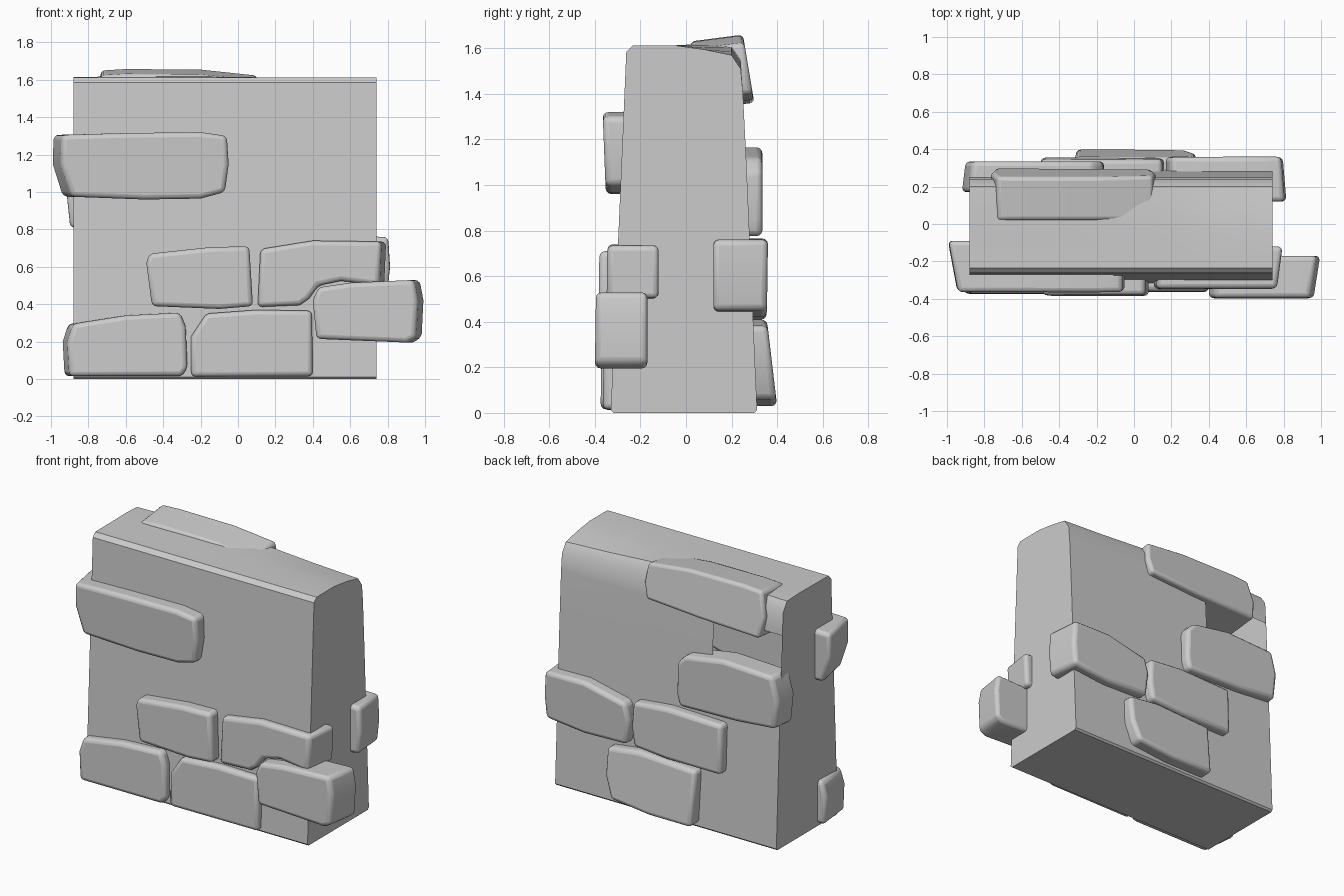
import bpy, bmesh, math


def finish(name, bm, bevel=0):
    me = bpy.data.meshes.new(name)
    bm.to_mesh(me)
    bm.free()
    ob = bpy.data.objects.new(name, me)
    bpy.context.collection.objects.link(ob)
    if bevel:
        m = ob.modifiers.new("round_edges", 'BEVEL')
        m.width = bevel
        m.segments = 3
        m.limit_method = 'ANGLE'
        m.angle_limit = math.radians(35)
    bpy.ops.object.select_all(action='DESELECT')
    ob.select_set(True)
    bpy.context.view_layer.objects.active = ob
    bpy.ops.object.shade_smooth_by_angle(angle=math.radians(40))


def stone(name, outline, y_low, y_high, y_in, wrap=0.0, drop=0.0, bevel=0.025):
    """Block from an x-z outline; its outer face leans from y_low to y_high.
    wrap widens the inner side past the wall corner, drop lowers it."""
    bm = bmesh.new()
    z0 = min(p[1] for p in outline)
    z1 = max(p[1] for p in outline)
    outer, inner = [], []
    for x, z in outline:
        y = y_low + (y_high - y_low) * (z - z0) / (z1 - z0)
        outer.append(bm.verts.new((x, y, z)))
        xi = x + math.copysign(wrap, x) if abs(x) > 0.7 else x
        inner.append(bm.verts.new((xi, y_in, z - drop)))
    bm.faces.new(outer)
    bm.faces.new(inner[::-1])
    n = len(outline)
    for i in range(n):
        j = (i + 1) % n
        bm.faces.new((outer[i], inner[i], inner[j], outer[j]))
    bmesh.ops.recalc_face_normals(bm, faces=bm.faces)
    finish(name, bm, bevel)


# Tapered wall core: y-z sections, rear top edge sinking towards the right end
bm = bmesh.new()
rings = []
for x, sink in ((-0.88, 0.01), (-0.38, 0.0), (0.12, 0.015), (0.42, 0.035), (0.74, 0.05)):
    section = [(-0.33, 0.012), (-0.318, 0), (0.3, 0), (0.312, 0.012), (0.265, 1.1),
               (0.25, 1.4), (0.24, 1.56 - sink), (0.2, 1.62 - sink),
               (0.08, 1.62 - sink * 0.5), (-0.05, 1.613), (-0.235, 1.612), (-0.262, 1.585)]
    rings.append([bm.verts.new((x, y, z)) for y, z in section])
n = len(rings[0])
gap = None
for k in range(len(rings) - 1):
    for i in range(n):
        j = (i + 1) % n
        f = bm.faces.new((rings[k][i], rings[k][j], rings[k + 1][j], rings[k + 1][i]))
        if k == 0 and i == 4:
            gap = f
bm.faces.new(rings[0])
bm.faces.new(rings[-1][::-1])
bmesh.ops.recalc_face_normals(bm, faces=bm.faces)
# Opening in the rear face between two stones
bmesh.ops.delete(bm, geom=[gap], context='FACES_ONLY')
finish("wall_core", bm)

# Front stones
stone("front_stone_upper_left",
      [(-0.89, 0.975), (-0.5, 0.96), (-0.2, 0.965), (-0.07, 1.0), (-0.05, 1.15),
       (-0.06, 1.3), (-0.2, 1.32), (-0.6, 1.315), (-0.94, 1.305), (-0.945, 1.15)],
      -0.352, -0.366, -0.09, wrap=0.05)
stone("front_stone_middle",
      [(-0.46, 0.39), (-0.1, 0.375), (0.08, 0.39), (0.07, 0.55), (0.06, 0.71),
       (-0.15, 0.705), (-0.475, 0.67), (-0.49, 0.62)],
      -0.385, -0.38, -0.15)
stone("front_stone_notched",
      [(0.105, 0.385), (0.33, 0.395), (0.38, 0.43), (0.43, 0.5), (0.55, 0.525),
       (0.755, 0.5), (0.765, 0.735), (0.4, 0.74), (0.12, 0.695)],
      -0.35, -0.345, -0.12, wrap=0.03)
stone("front_stone_corner",
      [(0.42, 0.215), (0.9, 0.195), (0.95, 0.22), (0.96, 0.42), (0.94, 0.53),
       (0.6, 0.515), (0.43, 0.49), (0.4, 0.42)],
      -0.4, -0.395, -0.17, wrap=0.035)
stone("front_stone_base_left",
      [(-0.9, 0.015), (-0.3, 0.015), (-0.27, 0.06), (-0.28, 0.28), (-0.31, 0.355),
       (-0.6, 0.34), (-0.88, 0.295), (-0.91, 0.2)],
      -0.375, -0.37, -0.12, wrap=0.03)
stone("front_stone_base_middle",
      [(-0.25, 0.012), (0.4, 0.015), (0.395, 0.365), (0.1, 0.37), (-0.17, 0.35),
       (-0.25, 0.23)],
      -0.365, -0.36, -0.13)

# Rear stones
stone("rear_cap_stone",
      [(-0.74, 1.36), (-0.3, 1.375), (0.09, 1.4), (0.115, 1.5), (0.1, 1.625),
       (-0.2, 1.657), (-0.6, 1.66), (-0.73, 1.652), (-0.765, 1.5)],
      0.3, 0.25, 0.02, drop=0.03, bevel=0.02)
stone("rear_stone_left_corner",
      [(-0.88, 0.81), (-0.6, 0.785), (-0.18, 0.775), (-0.16, 0.85), (-0.165, 1.06),
       (-0.22, 1.12), (-0.5, 1.165), (-0.86, 1.15), (-0.9, 1.0)],
      0.335, 0.335, 0.17, wrap=0.02)
stone("rear_stone_right_corner",
      [(0.19, 0.43), (0.5, 0.42), (0.78, 0.45), (0.795, 0.6), (0.785, 0.76),
       (0.5, 0.765), (0.2, 0.7), (0.17, 0.6)],
      0.355, 0.36, 0.12, wrap=0.02)
stone("rear_stone_middle",
      [(-0.5, 0.41), (-0.1, 0.41), (0.14, 0.43), (0.16, 0.55), (0.15, 0.72),
       (-0.1, 0.745), (-0.5, 0.735)],
      0.355, 0.345, 0.15)
stone("rear_stone_base",
      [(-0.31, 0.03), (0.0, 0.03), (0.28, 0.06), (0.33, 0.2), (0.33, 0.38),
       (0.1, 0.41), (-0.32, 0.39)],
      0.4, 0.355, 0.15)
